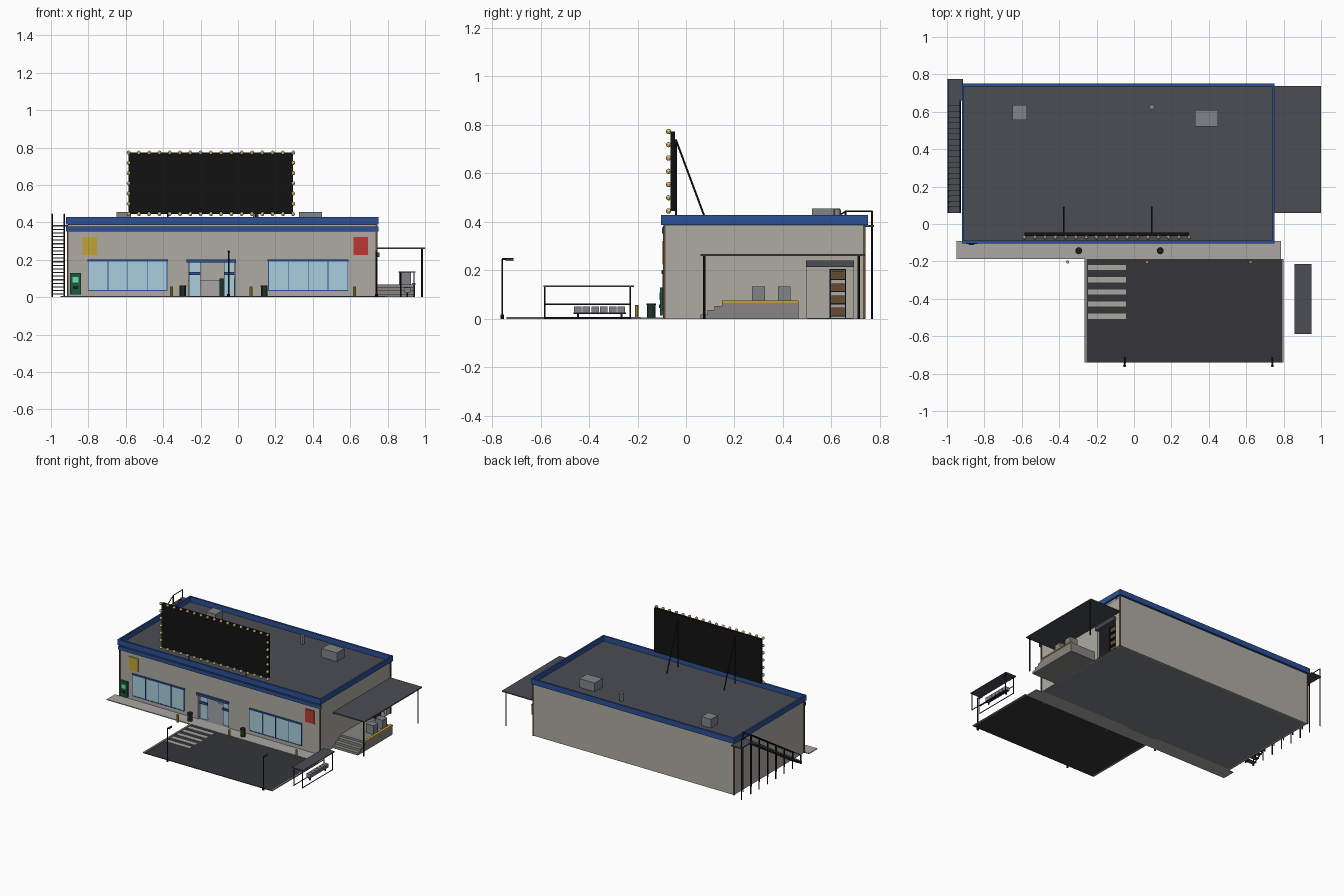
import bpy, bmesh, math
from mathutils import Vector, Matrix

if "Cube" in bpy.data.objects:
    bpy.data.objects.remove(bpy.data.objects["Cube"])


def mat(name, r, g, b):
    m = bpy.data.materials.new(name)
    m.diffuse_color = (r, g, b, 1)
    m.use_nodes = True
    m.node_tree.nodes["Principled BSDF"].inputs["Base Color"].default_value = m.diffuse_color
    return m


WALL = mat("plaster", .43, .41, .37)
BLUE = mat("blue_trim", .025, .08, .30)
ROOF = mat("roof_grey", .07, .075, .09)
DARK = mat("dark_metal", .012, .012, .014)
BLACK = mat("panel_black", .006, .006, .006)
ASPH = mat("asphalt", .035, .036, .04)
GLASS = mat("glass", .40, .62, .72)
GOLD = mat("gold", .55, .36, .04)
BULB = mat("bulb", .70, .55, .18)
RED = mat("red", .50, .04, .035)
GREEN = mat("green", .01, .10, .05)
DKGREEN = mat("dark_green", .012, .035, .02)
SCREEN = mat("screen", .15, .75, .40)
BROWN = mat("brown", .13, .07, .03)
GREY = mat("metal_grey", .22, .23, .25)
PALE = mat("pale_concrete", .40, .39, .36)
CONC = mat("dock_concrete", .24, .235, .22)


def finish(bm, name, m, smooth=False):
    me = bpy.data.meshes.new(name)
    bm.to_mesh(me)
    bm.free()
    ob = bpy.data.objects.new(name, me)
    bpy.context.collection.objects.link(ob)
    me.materials.append(m)
    if smooth:
        bpy.ops.object.select_all(action='DESELECT')
        ob.select_set(True)
        bpy.context.view_layer.objects.active = ob
        bpy.ops.object.shade_smooth_by_angle()
    return ob


def boxes(name, m, *specs):
    """Each spec is x0, x1, y0, y1, z0, z1."""
    bm = bmesh.new()
    for x0, x1, y0, y1, z0, z1 in specs:
        t = Matrix.Translation(((x0 + x1) / 2, (y0 + y1) / 2, (z0 + z1) / 2))
        s = Matrix.Diagonal((x1 - x0, y1 - y0, z1 - z0, 1))
        bmesh.ops.create_cube(bm, size=1, matrix=t @ s)
    return finish(bm, name, m)


def rods(name, m, r, pairs, n=8):
    bm = bmesh.new()
    for a, b in pairs:
        a, b = Vector(a), Vector(b)
        d = b - a
        rot = d.to_track_quat('Z', 'Y').to_matrix().to_4x4()
        bmesh.ops.create_cone(bm, cap_ends=True, segments=n, radius1=r, radius2=r, depth=d.length,
                              matrix=Matrix.Translation((a + b) / 2) @ rot)
    return finish(bm, name, m, True)


# Building shell: front wall split by the entrance, right wall by the service door
L, R, F, B, H, T = -.91, .74, -.09, .735, .385, .015
boxes("front_wall", WALL, (L, -.265, F, F + T, 0, H), (-.015, R, F, F + T, 0, H),
      (-.265, -.015, F, F + T, .19, H))
boxes("left_and_back_walls", WALL, (L, L + T, F + T, B, 0, H), (L + T, R, B - T, B, 0, H))
boxes("right_wall", WALL, (R - T, R, F + T, .50, 0, H), (R - T, R, .69, B - T, 0, H),
      (R - T, R, .50, .69, .215, H))
boxes("floor", GREY, (L, R, F, B, 0, .004))
boxes("roof_slab", ROOF, (L, R, F, B, .37, .39))
boxes("corner_trims", BROWN, *[(x - .005, x + .005, y - .005, y + .005, 0, H)
                               for x in (L, R) for y in (F, B)])

# Blue parapet and lower front band
X0, X1, Y0, Y1 = -.92, .752, -.103, .75
boxes("parapet", BLUE, (X0, X1, Y0, Y0 + .014, .388, .428), (X0, X1, Y1 - .014, Y1, .388, .428),
      (X0, X0 + .012, Y0, Y1, .388, .428), (X1 - .012, X1, Y0, Y1, .388, .428))
boxes("front_band", BLUE, (X0, X1, -.10, F, .352, .378))

# Shop windows with mullions, headers and sills
for side, a, b in (("left", -.80, -.38), ("right", .163, .587)):
    boxes(side + "_window_glass", GLASS, (a, b, F - .003, F, .037, .195))
    w = (b - a) / 4
    boxes(side + "_window_frame", BLUE, (a - .005, b + .005, F - .009, F, .192, .202),
          (a, b, F - .006, F, .033, .038),
          *[(a + i * w - .002, a + i * w + .002, F - .006, F, .037, .195) for i in range(5)])

# Entrance with sliding door leaves and a counter inside
boxes("entrance_header", BLUE, (-.275, -.012, F - .012, F + .005, .185, .202))
boxes("door_leaves", GLASS, (-.262, -.20, F + .02, F + .025, .005, .185),
      (-.075, -.018, F + .02, F + .025, .005, .185))
boxes("door_bars", BLUE, (-.262, -.20, F + .01, F + .02, .118, .134),
      (-.075, -.018, F + .01, F + .02, .118, .134))
boxes("shop_counter", PALE, (-.30, .10, .20, .27, .004, .09))
boxes("interior_shelf", DKGREEN, (-.10, .0, .03, .08, .004, .10))

# Wall posters and cash machine
boxes("yellow_poster", GOLD, (-.832, -.755, F - .006, F, .225, .322))
boxes("red_poster", RED, (.618, .695, F - .006, F, .225, .322))
boxes("cash_machine", GREEN, (-.897, -.84, F - .017, F, .015, .13))
boxes("cash_machine_screen", SCREEN, (-.885, -.852, F - .019, F - .016, .078, .108))
boxes("cash_machine_keypad", DARK, (-.883, -.855, F - .021, F - .016, .045, .06))

# Billboard with bulbs around the edge and rear braces
bx0, bx1, bz0, bz1 = -.585, .295, .445, .773
boxes("billboard", BLACK, (bx0, bx1, -.063, -.046, bz0, bz1))
pts = [(bx0 + (bx1 - bx0) * i / 16, z) for i in range(17) for z in (bz0, bz1)]
pts += [(x, bz0 + (bz1 - bz0) * i / 6) for i in range(1, 6) for x in (bx0, bx1)]
bm = bmesh.new()
for x, z in pts:
    bmesh.ops.create_uvsphere(bm, u_segments=10, v_segments=6, radius=.011,
                              matrix=Matrix.Translation((x, -.072, z)))
finish(bm, "billboard_bulbs", BULB, True)
rods("billboard_braces", DARK, .004,
     [p for x in (-.375, .095) for p in (((x, -.042, .74), (x, .09, .385)),
                                         ((x, -.042, .385), (x, -.042, .74)))])

# Rooftop units and vent
boxes("roof_units", GREY, (-.65, -.572, .555, .635, .385, .455), (.325, .45, .52, .61, .385, .455))
rods("roof_vent", GREY, .014, [((.095, .625, .385), (.095, .625, .452))], 12)

# Pavement, car park, kerbs and stripes
boxes("pavement", PALE, (-.95, .785, -.187, F, 0, .006))
boxes("car_park", ASPH, (-.25, .79, -.74, -.187, 0, .004))
boxes("kerbs", CONC, (-.265, -.25, -.74, -.187, 0, .007), (.79, .80, -.74, -.187, 0, .007))
boxes("parking_stripes", PALE, *[(-.245, -.043, -.247 - i * .065, -.219 - i * .065, .004, .0055)
                                 for i in range(5)])

# Bins and bollards
rods("litter_bins", DKGREEN, .017, [((x, -.143, .004), (x, -.143, .058)) for x in (-.295, .14)], 12)
rods("bin_lids", DARK, .019, [((x, -.143, .057), (x, -.143, .064)) for x in (-.295, .14)], 12)
rods("bollards", GOLD, .008, [((x, -.203, 0), (x, -.203, .058)) for x in (-.355, .07, .623)], 10)

# Lamp posts
for i, x in enumerate((-.05, .74)):
    rods(f"lamp_post_{i}", DARK, .004, [((x, -.758, 0), (x, -.758, .247)),
                                        ((x, -.76, .247), (x, -.712, .247))])
    rods(f"lamp_base_{i}", DARK, .008, [((x, -.758, 0), (x, -.758, .018))])
    boxes(f"lamp_head_{i}", GREY, (x - .006, x + .006, -.745, -.712, .238, .246))

# Waiting shelter with a row of seats
boxes("shelter_roof", ROOF, (.858, .948, -.588, -.215, .131, .137))
SX, SY = (.87, .94), (-.582, -.23)
rods("shelter_frame", DARK, .003,
     [((x, y, 0), (x, y, .132)) for x in SX for y in SY]
     + [((x, SY[0], z), (x, SY[1], z)) for x in SX for z in (.004,)]
     + [((.87, SY[0], .06), (.87, SY[1], .06))])
boxes("shelter_seats", GREY, *[(.888, .922, -.462 + i * .036, -.431 + i * .036, .025, .051)
                               for i in range(6)])
boxes("seat_rail", DARK, (.90, .91, -.465, -.248, .02, .026),
      (.90, .91, -.45, -.442, 0, .02), (.90, .91, -.27, -.262, 0, .02))

# Side canopy
boxes("side_canopy", ROOF, (R, 1.0, .06, .738, .259, .267))
rods("canopy_posts", DARK, .005, [((.983, y, 0), (.983, y, .26)) for y in (.075, .713)])

# Loading dock with steps, safety edge and cabinets
boxes("dock", CONC, (R, .945, .148, .465, 0, .068))
boxes("dock_edge", GOLD, (.93, .949, .148, .465, .066, .075))
boxes("dock_steps", CONC, *[(R, .945, .06 + i * .029, .148, i * .018, (i + 1) * .018)
                            for i in range(3)])
boxes("dock_cabinets", GREY, (.862, .925, .273, .326, .068, .134), (.862, .925, .38, .432, .068, .134))

# Service door housing and storage rack inside
boxes("shutter_housing", ROOF, (R - .01, .757, .494, .692, .214, .24))
boxes("rack_frame", DARK, *[(x, x + .006, y, y + .006, .004, .205) for x in (.64, .71)
                            for y in (.592, .655)],
      *[(.64, .716, .592, .661, z, z + .005) for z in (.01, .06, .11, .16, .2)])
boxes("rack_crates", BROWN, *[(.645, .712, .6, .654, z, z + .032) for z in (.015, .065, .115, .165)])

# Outside stair climbing towards the rear, with posts and handrails
N = 20
y_a, y_b, top = .06, .66, .385
treads = [(-.998, -.927, y_a + (y_b - y_a) * i / N, y_a + (y_b - y_a) * (i + 1) / N + .004,
           top * (i + 1) / N - .006, top * (i + 1) / N) for i in range(N)]
boxes("stair_treads", ROOF, *treads)
boxes("stair_landing", ROOF, (-.998, -.915, y_b, .775, top - .006, top + .002))
k = top / (y_b - y_a)
rods("stair_stringers", DARK, .004, [((x, y_a, .004), (x, y_b, top - .006)) for x in (-.994, -.929)])
rods("stair_handrails", DARK, .003, [((x, y_a, .06), (x, y_b, top + .06)) for x in (-.994, -.929)]
     + [((-.994, y_b, top + .06), (-.994, .77, top + .06))])
ys = [y_a + .01 + i * .098 for i in range(7)]
rods("stair_posts", DARK, .004, [((x, y, 0), (x, y, min(k * (y - y_a), top) + .06))
                                 for x in (-.994, -.929) for y in ys] +
     [((-.994, .768, 0), (-.994, .768, top + .06))])
